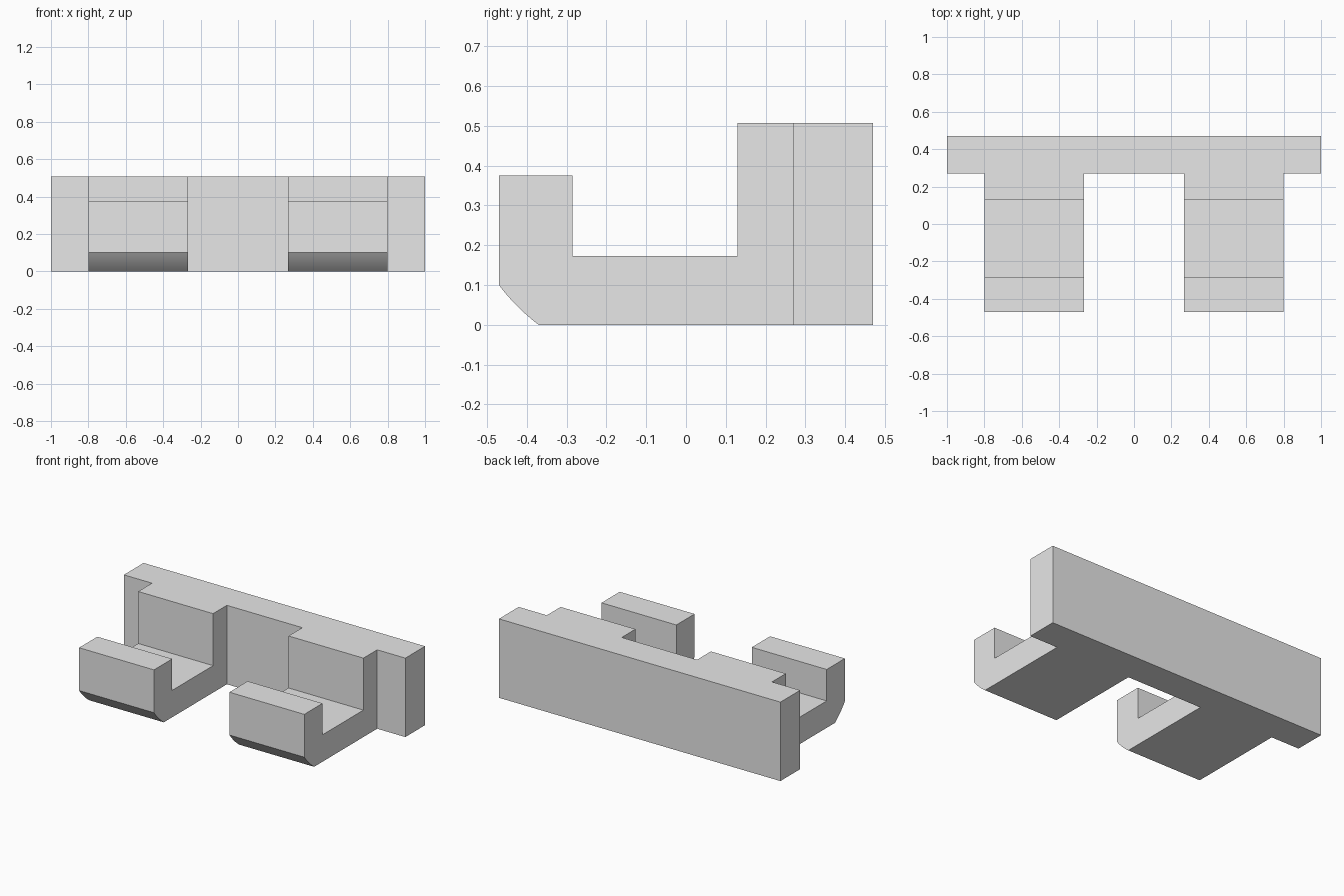
import bpy
import bmesh
import math

if "Cube" in bpy.data.objects:
    bpy.data.objects.remove(bpy.data.objects["Cube"], do_unlink=True)

grey = bpy.data.materials.new("plain_grey")
grey.use_nodes = True
colour = (0.8, 0.8, 0.8, 1)
grey.diffuse_color = colour
grey.node_tree.nodes["Principled BSDF"].inputs["Base Color"].default_value = colour


def extrude_profile(name, profile, x0, x1):
    """Sweep a closed (y, z) outline along x."""
    bm = bmesh.new()
    face = bm.faces.new([bm.verts.new((x0, y, z)) for y, z in profile])
    swept = bmesh.ops.extrude_face_region(bm, geom=[face])["geom"]
    verts = [v for v in swept if isinstance(v, bmesh.types.BMVert)]
    bmesh.ops.translate(bm, verts=verts, vec=(x1 - x0, 0, 0))
    bmesh.ops.recalc_face_normals(bm, faces=bm.faces)
    mesh = bpy.data.meshes.new(name)
    bm.to_mesh(mesh)
    bm.free()
    mesh.materials.append(grey)
    obj = bpy.data.objects.new(name, mesh)
    bpy.context.collection.objects.link(obj)
    bpy.ops.object.select_all(action="DESELECT")
    obj.select_set(True)
    bpy.context.view_layer.objects.active = obj
    bpy.ops.object.shade_smooth_by_angle(angle=math.radians(25))
    return obj


front, back, seam, top = -0.47, 0.47, 0.27, 0.507

# Back plate
extrude_profile("back_plate", [(seam, 0), (back, 0), (back, top), (seam, top)], -1, 1)

# Gently bowed chamfer under the front lip
chamfer, bulge, steps = 0.1, 0.005, 8
bow = []
for i in range(steps + 1):
    t = i / steps
    out = 4 * bulge * t * (1 - t) / math.sqrt(2)
    bow.append((front + chamfer * (1 - t) - out, chamfer * t - out))

# Pair of hook arms
arm = bow + [(front, 0.375), (-0.285, 0.375), (-0.285, 0.173), (0.13, 0.173),
             (0.13, top), (seam, top), (seam, 0)]
for side, x0, x1 in (("left", 0.268, 0.8), ("right", -0.8, -0.268)):
    extrude_profile(side + "_hook_arm", arm, x0, x1)
